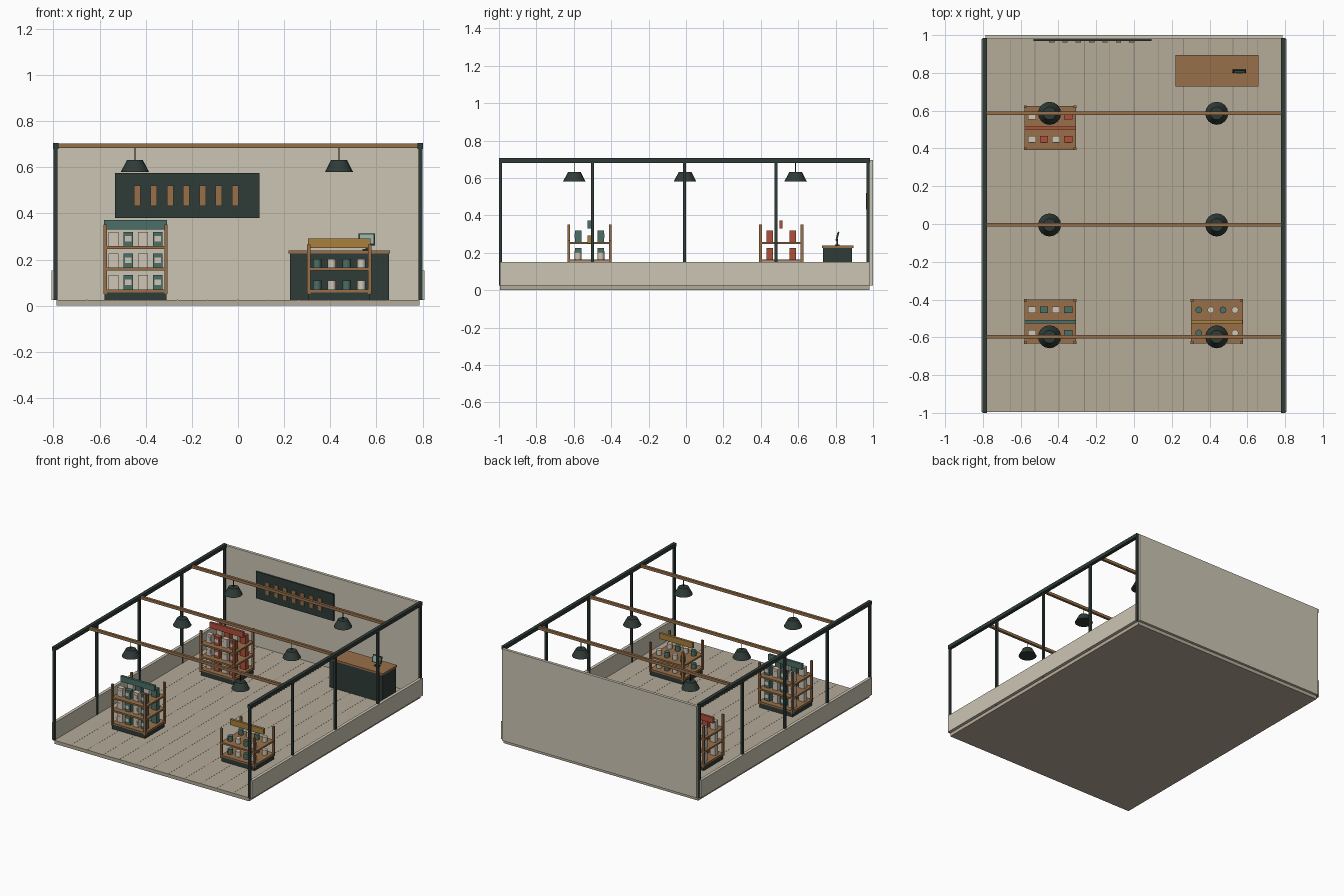
import bpy, bmesh, math
from mathutils import Matrix

if "Cube" in bpy.data.objects:
    bpy.data.objects.remove(bpy.data.objects["Cube"])


def material(name, code):
    def lin(v):
        return v / 12.92 if v < 0.04045 else ((v + 0.055) / 1.055) ** 2.4
    m = bpy.data.materials.new(name)
    m.diffuse_color = [lin(int(code[i:i + 2], 16) / 255) for i in (0, 2, 4)] + [1]
    m.use_nodes = True
    m.node_tree.nodes["Principled BSDF"].inputs["Base Color"].default_value = m.diffuse_color
    return m


WALL = material("plaster", "CBC5B3")
FLOOR = material("floor_tan", "B5AB99")
SEAM = material("seam_brown", "8F8676")
DARK = material("dark_green", "2F3B37")
WOOD = material("wood", "98704A")
TEAL = material("teal", "4C6E67")
RED = material("red", "B04F3A")
MUSTARD = material("mustard", "A9803C")
CREAM = material("cream", "CFC6B6")
SCREEN = material("screen_green", "8FB0A4")


def finish(name, bm, mat):
    me = bpy.data.meshes.new(name)
    bm.to_mesh(me)
    bm.free()
    me.materials.append(mat)
    ob = bpy.data.objects.new(name, me)
    bpy.context.collection.objects.link(ob)
    return ob


def boxes(name, mat, *spans):
    """One object from (x0, x1, y0, y1, z0, z1) boxes."""
    bm = bmesh.new()
    for x0, x1, y0, y1, z0, z1 in spans:
        mtx = Matrix.Translation(((x0 + x1) / 2, (y0 + y1) / 2, (z0 + z1) / 2))
        bmesh.ops.create_cube(bm, size=1, matrix=mtx @ Matrix.Diagonal((x1 - x0, y1 - y0, z1 - z0, 1)))
    return finish(name, bm, mat)


def around(x, y, w, d, z0, z1):
    return (x - w / 2, x + w / 2, y - d / 2, y + d / 2, z0, z1)


def cone(name, mat, x, y, z0, z1, r0, r1, n=16):
    bm = bmesh.new()
    bmesh.ops.create_cone(bm, cap_ends=True, segments=n, radius1=r0, radius2=r1, depth=z1 - z0,
                          matrix=Matrix.Translation((x, y, (z0 + z1) / 2)))
    for f in bm.faces:
        f.smooth = len(f.verts) == 4
    for e in bm.edges:
        e.smooth = all(len(f.verts) == 4 for f in e.link_faces)
    return finish(name, bm, mat)


# floor, seams and walls
G = 0.025
boxes("floor", FLOOR, (-0.786, 0.786, -0.995, 0.982, 0, G))
boxes("floor_seams", SEAM, *[around(i * 0.131, -0.006, 0.003, 1.97, G - 0.002, G + 0.0006) for i in range(-5, 6)])
boxes("back_wall", WALL, (-0.786, 0.786, 0.979, 1.0, G, 0.695))
for s, side in ((-1, "left"), (1, "right")):
    boxes(side + "_low_wall", WALL, around(s * 0.797, -0.007, 0.022, 1.975, G, 0.152))
    boxes(side + "_posts", DARK, *[around(s * 0.791, -0.992 + i * 0.4915, 0.016, 0.016, G, 0.685) for i in range(5)])
    boxes(side + "_top_beam", DARK, around(s * 0.79, -0.008, 0.025, 1.984, 0.68, 0.706))

# cross beams with pendant lamps
for y in (-0.597, -0.005, 0.586):
    boxes("cross_beam", WOOD, around(0, y, 1.56, 0.019, 0.683, 0.703))
    for x in (-0.447, 0.438):
        cone("lamp_cord", DARK, x, y, 0.63, 0.69, 0.002, 0.002, 6)
        cone("lamp_shade", DARK, x, y, 0.58, 0.632, 0.061, 0.034)

# wall board with wooden bars
boxes("wall_board", DARK, (-0.533, 0.093, 0.969, 0.98, 0.38, 0.576))
boxes("board_bars", WOOD, *[around(-0.436 + i * 0.0707, 0.966, 0.028, 0.008, 0.432, 0.52) for i in range(7)])

# counter with tilted screen
boxes("counter_body", DARK, (0.225, 0.655, 0.733, 0.888, G, 0.226))
boxes("counter_top", WOOD, (0.22, 0.66, 0.728, 0.895, 0.226, 0.239))
boxes("screen_stand", DARK, around(0.558, 0.808, 0.036, 0.024, 0.239, 0.245),
      around(0.558, 0.808, 0.01, 0.008, 0.245, 0.275))
tilt = Matrix.Translation((0.558, 0.81, 0.287)) @ Matrix.Rotation(math.radians(-14), 4, 'X')
for ob in (boxes("screen_frame", DARK, around(0, 0, 0.072, 0.008, -0.026, 0.026)),
           boxes("screen_face", SCREEN, around(0, -0.0045, 0.058, 0.003, -0.02, 0.02))):
    ob.data.transform(tilt)


def shelf_unit(cx, cy, levels, post_top, accent, header_z, jars=False):
    boxes("shelf_plinth", DARK, around(cx, cy, 0.268, 0.225, G, 0.056))
    boxes("shelf_boards", WOOD, *[around(cx, cy, 0.274, 0.232, z - 0.012, z) for z in levels])
    boxes("shelf_posts", WOOD, *[around(cx + sx * 0.132, cy + sy * 0.111, 0.014, 0.014, 0.05, post_top)
                                 for sx in (-1, 1) for sy in (-1, 1)])
    boxes("shelf_header", accent, around(cx, cy - 0.001, 0.272, 0.018, header_z, header_z + 0.042))
    # goods in two rows of four
    for z in levels:
        for sy in (-1, 1):
            for i in range(4):
                x, y = cx + (i - 1.5) * 0.064, cy + sy * 0.061
                if jars:
                    cone("jar", (TEAL, CREAM)[i % 2], x, y, z, z + 0.038, 0.018, 0.018, 12)
                else:
                    boxes("packet", (CREAM, accent)[i % 2], around(x, y, 0.043, 0.034, z, z + 0.062))
                    boxes("packet_label", CREAM, around(x, y + sy * 0.0175, 0.028, 0.002, z + 0.02, z + 0.044))


TALL = (0.07, 0.165, 0.258)
shelf_unit(-0.444, -0.516, TALL, 0.352, TEAL, 0.33)
shelf_unit(-0.444, 0.509, TALL, 0.352, RED, 0.33)
shelf_unit(0.439, -0.516, TALL[:2], 0.265, MUSTARD, 0.25, jars=True)
